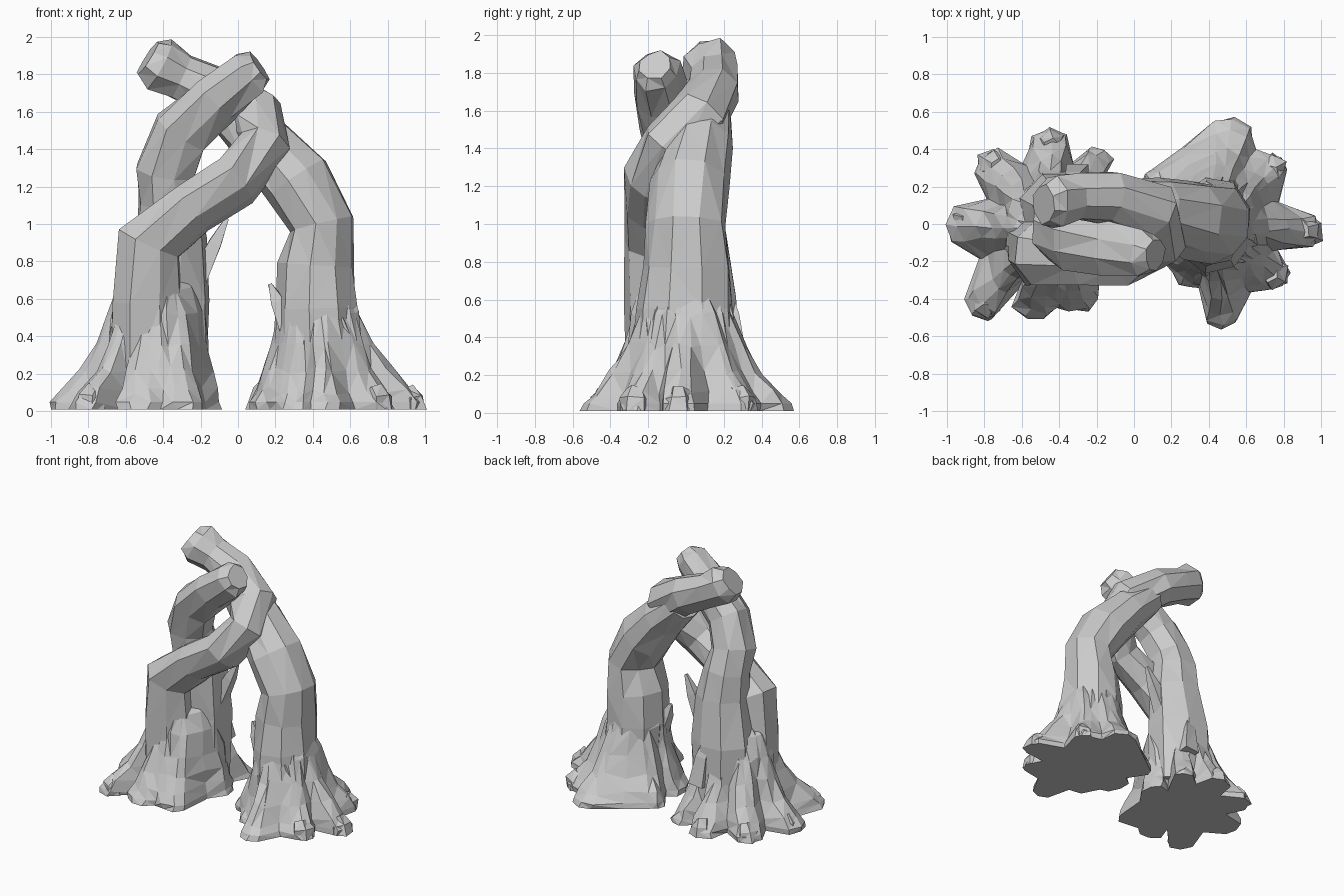
import bpy, bmesh, math, random
from mathutils import Vector

if "Cube" in bpy.data.objects:
    bpy.data.objects.remove(bpy.data.objects["Cube"])

random.seed(4)


def make_object(name, rings):
    """Skin a list of equal-length point rings and cap both ends."""
    n = len(rings[0])
    verts = [p for r in rings for p in r]
    faces = []
    for i in range(len(rings) - 1):
        a, b = i * n, (i + 1) * n
        for j in range(n):
            k = (j + 1) % n
            faces.append((a + j, a + k, b + k, b + j))
    faces.append(tuple(reversed(range(n))))
    faces.append(tuple(range(len(verts) - n, len(verts))))
    mesh = bpy.data.meshes.new(name)
    mesh.from_pydata(verts, [], faces)
    ob = bpy.data.objects.new(name, mesh)
    bpy.context.collection.objects.link(ob)
    # consistent normals and crisp triangulated facets
    bm = bmesh.new()
    bm.from_mesh(mesh)
    bmesh.ops.triangulate(bm, faces=bm.faces)
    bmesh.ops.recalc_face_normals(bm, faces=bm.faces)
    bm.to_mesh(mesh)
    bm.free()
    return ob


def limb(name, path, sides=8, depth=1.0, jitter=0.016):
    """Sweep an irregular polygon along (x, y, z, radius) points."""
    pts = [Vector(p[:3]) for p in path]
    lobes = [random.uniform(0.95, 1.1) for _ in range(sides)]
    rings = []
    for i, p in enumerate(pts):
        t = (pts[min(i + 1, len(pts) - 1)] - pts[max(i - 1, 0)]).normalized()
        u = Vector((0, 1, 0)).cross(t).normalized()
        v = t.cross(u)
        ring = []
        for j in range(sides):
            a = 2 * math.pi * (j + 0.5) / sides
            r = path[i][3] * lobes[j] + random.uniform(-jitter, jitter)
            ring.append(p + u * r * math.cos(a) + v * r * depth * math.sin(a))
        rings.append(ring)
    return make_object(name, rings)


def root_flare(name, tips, top, levels):
    """Star-shaped root outline on the ground blending up into a trunk ellipse.
    tips: (x, y, half_width, valley to the next tip going anticlockwise)."""
    cx, cy, rx, ry = top
    tips = sorted(tips, key=lambda p: math.atan2(p[1] - cy, p[0] - cx))
    outline = []
    for i, (x, y, w, valley) in enumerate(tips):
        d = Vector((x - cx, y - cy))
        side = Vector((-d.y, d.x)).normalized() * w
        tip = Vector((x, y))
        outline += [tip - d * 0.06 - side, tip, tip - d * 0.06 + side]
        nx, ny = tips[(i + 1) % len(tips)][:2]
        e = Vector((nx - cx, ny - cy))
        mid = (d.normalized() + e.normalized()).normalized()
        outline.append(Vector((cx, cy)) + mid * min(d.length, e.length) * valley)
    rings = []
    for z, f, shrink in levels:
        ring = []
        for p in outline:
            a = math.atan2(p.y - cy, p.x - cx)
            trunk = Vector((cx + rx * shrink * math.cos(a), cy + ry * shrink * math.sin(a)))
            q = trunk.lerp(p, f)
            if z > 0:
                q += Vector((random.uniform(-.013, .013), random.uniform(-.013, .013)))
            zz = z + (random.uniform(-0.02, 0.02) if z > 0.1 else 0)
            ring.append((q.x, q.y, zz))
        rings.append(ring)
    return make_object(name, rings)


def spike(name, base, tip, r):
    """Small four-sided splinter or broken twig."""
    b, t = Vector(base), Vector(tip)
    limb(name, [(*b, r), (*b.lerp(t, 0.6), r * 0.7), (*t, r * 0.2)], 4, 1.0, 0.004)


# (height, spread, trunk scale)
levels = [(0.01, 1, 1), (0.05, 0.98, 1), (0.11, 0.80, 1), (0.22, 0.50, 1), (0.36, 0.24, 1),
          (0.52, 0.03, 1), (0.66, 0, 0.8), (0.74, 0, 0.5)]

# Spreading roots at the foot of each trunk
root_flare("left_roots",
           [(-1.0, .0, .10, .74), (-.81, .36, .09, .74), (-.45, .51, .09, .72),
            (-.16, .40, .07, .72), (-.10, .08, .08, .74), (-.25, -.46, .08, .8),
            (-.57, -.50, .09, .92), (-.86, -.48, .09, .72)],
           (-.43, -.03, .25, .25), levels)
root_flare("right_roots",
           [(1.0, -.05, .08, .72), (.80, .35, .06, .9), (.53, .57, .09, .95),
            (.05, .26, .06, .8), (.06, -.08, .09, .9), (.24, -.32, .06, .93),
            (.47, -.56, .07, .85), (.80, -.32, .07, .78)],
           (.43, 0, .215, .235), levels)

# Front left trunk: crosses in front, wraps the right trunk, ends at the back left
limb("wrapping_trunk",
     [(-.49, -.11, .10, .21), (-.49, -.12, .58, .20), (-.47, -.14, .90, .18),
      (-.25, -.17, 1.09, .15), (-.01, -.17, 1.23, .145), (.14, -.08, 1.42, .145),
      (.10, .06, 1.57, .15), (-.12, .14, 1.71, .135), (-.30, .14, 1.79, .125),
      (-.42, .12, 1.85, .14), (-.48, .11, 1.89, .10)])

# Back left trunk: stout foot, leans outward, then bends back to the middle
limb("back_trunk",
     [(-.40, .05, .10, .23), (-.40, .05, .60, .23), (-.37, .03, .93, .19),
      (-.38, .01, 1.12, .165), (-.39, -.04, 1.28, .155), (-.31, -.09, 1.49, .15),
      (-.12, -.13, 1.67, .14), (.06, -.16, 1.81, .12), (.11, -.17, 1.845, .08)])

# Right trunk: leans in to join the wrapping trunk
limb("right_trunk",
     [(.44, 0, .10, .25), (.42, 0, .55, .215), (.42, 0, .78, .20), (.45, 0, 1.0, .17),
      (.31, .02, 1.23, .18), (.13, .07, 1.44, .15), (-.06, .10, 1.60, .11)],
     9, 1.15)

# Broken twigs and bark splinters
for i, (b, t, r) in enumerate([
        ((.27, -.06, .45), (.17, -.06, .68), .07),
        ((-.22, .08, .70), (-.06, .08, 1.03), .07),
        ((.60, -.1, .2), (.55, -.2, .5), .08),
        ((.42, .22, .3), (.44, .2, .66), .08),
        ((-.3, .26, .3), (-.34, .22, .66), .08),
        ((-.64, -.05, .3), (-.64, -.1, .62), .08)]):
    spike(f"bark_splinter_{i + 1}", b, t, r)

# Chunky knuckles on the root ends
for i, (x, y) in enumerate([(-.90, .01), (-.75, .32), (-.45, .43), (-.78, -.42),
                            (.92, -.04), (.74, .29), (.74, -.27)]):
    limb(f"root_knuckle_{i + 1}", [(x, y, .01, .085), (x, y, .07, .075),
         (x * .97, y * .95, .12, .05)], 6)
